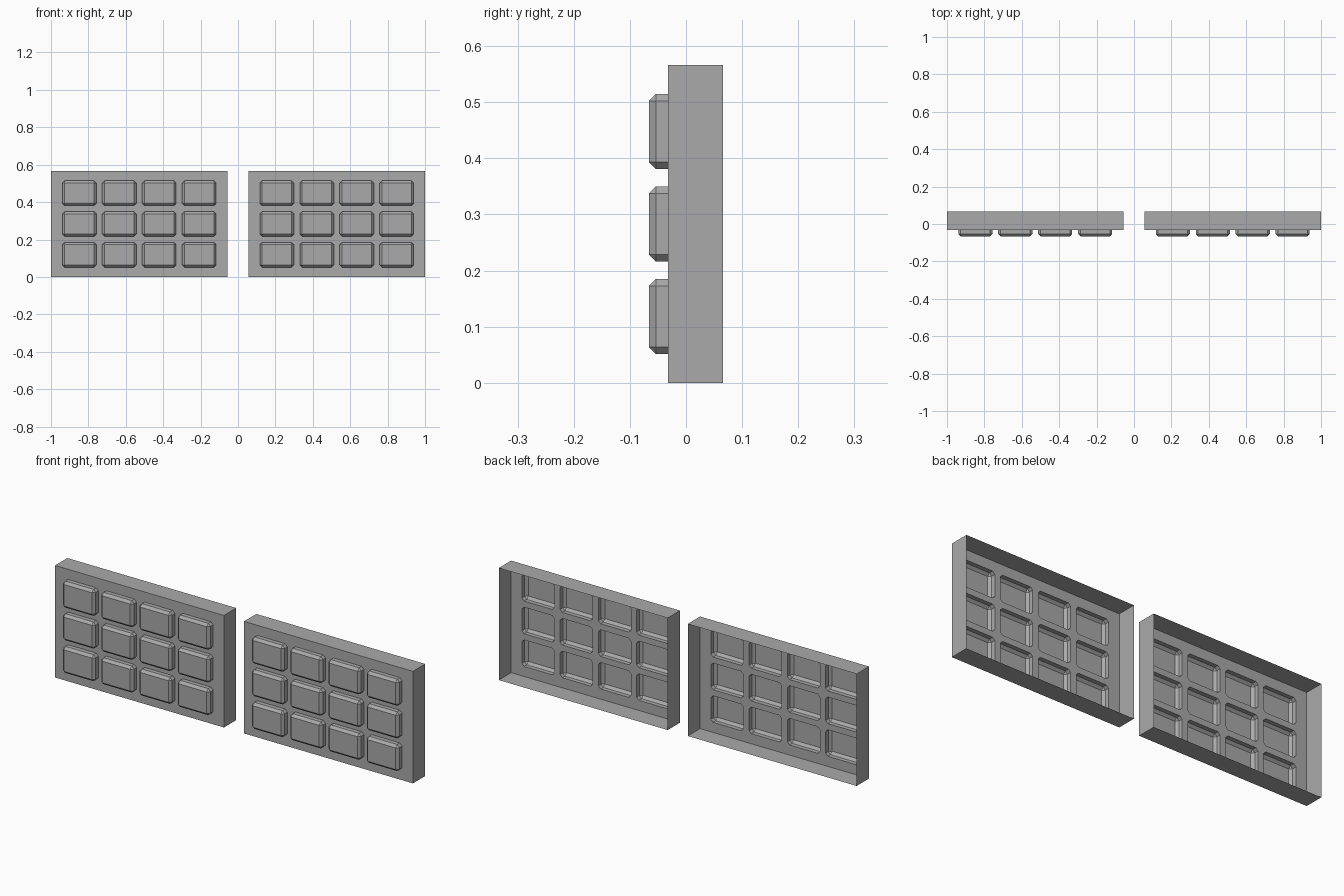
import bpy, bmesh

if "Cube" in bpy.data.objects:
    bpy.data.objects.remove(bpy.data.objects["Cube"], do_unlink=True)

WIDTH, HEIGHT = 0.944, 0.566          # one panel
COLS, ROWS = 4, 3
KEY_W, KEY_H, BEVEL = 0.182, 0.134, 0.0125
PITCH_X, PITCH_Z = 0.2137, 0.165
BACK, FACE, SHOULDER, TOP = 0.066, -0.032, -0.0535, -0.066

grey = bpy.data.materials.new("mid_grey")
grey.use_nodes = True
colour = (0.4, 0.4, 0.4, 1)
grey.diffuse_color = colour
grey.node_tree.nodes["Principled BSDF"].inputs["Base Color"].default_value = colour


def ring(bm, x0, x1, z0, z1, y, cut):
    """Rectangle with cut corners, counter-clockwise seen from the front."""
    pts = [(x0 + cut, z0), (x1 - cut, z0), (x1, z0 + cut), (x1, z1 - cut),
           (x1 - cut, z1), (x0 + cut, z1), (x0, z1 - cut), (x0, z0 + cut)]
    return [bm.verts.new((x, y, z)) for x, z in pts]


def bounds(i, count, pitch, size, total):
    """Key centre and the edges of the plate cell around it."""
    mid = (i - (count - 1) / 2) * pitch
    low = -total / 2 if i == 0 else mid - pitch / 2
    high = total / 2 if i == count - 1 else mid + pitch / 2
    return low, high, mid - size / 2, mid + size / 2


def build_panel(name, centre_x):
    bm = bmesh.new()
    # front plate with hollow, chamfered raised keys
    for c in range(COLS):
        x0, x1, kx0, kx1 = bounds(c, COLS, PITCH_X, KEY_W, WIDTH)
        for r in range(ROWS):
            z0, z1, kz0, kz1 = bounds(r, ROWS, PITCH_Z, KEY_H, HEIGHT)
            b = BEVEL
            rings = [ring(bm, x0, x1, z0, z1, FACE, 0),
                     ring(bm, kx0, kx1, kz0, kz1, FACE, b),
                     ring(bm, kx0, kx1, kz0, kz1, SHOULDER, b),
                     ring(bm, kx0 + b, kx1 - b, kz0 + b, kz1 - b, TOP, 0)]
            for outer, inner in zip(rings, rings[1:]):
                for i in range(8):
                    j = (i + 1) % 8
                    bm.faces.new((outer[i], outer[j], inner[j], inner[i]))
            bm.faces.new(rings[-1])
    bmesh.ops.remove_doubles(bm, verts=bm.verts[:], dist=0.0001)

    # side walls, open at the back
    rim = [e for e in bm.edges if e.is_boundary]
    new = bmesh.ops.extrude_edge_only(bm, edges=rim)["geom"]
    for v in new:
        if isinstance(v, bmesh.types.BMVert):
            v.co.y = BACK
    bmesh.ops.recalc_face_normals(bm, faces=bm.faces[:])
    bm.normal_update()
    front = min(bm.faces, key=lambda f: f.calc_center_median().y)
    if front.normal.y > 0:
        bmesh.ops.reverse_faces(bm, faces=bm.faces[:])

    mesh = bpy.data.meshes.new(name)
    bm.to_mesh(mesh)
    bm.free()
    mesh.materials.append(grey)
    obj = bpy.data.objects.new(name, mesh)
    obj.location = (centre_x, 0, HEIGHT / 2)
    bpy.context.collection.objects.link(obj)


# matching pair with a gap between them
for name, side in (("left_panel", 1), ("right_panel", -1)):
    build_panel(name, side * (1 - WIDTH / 2))
